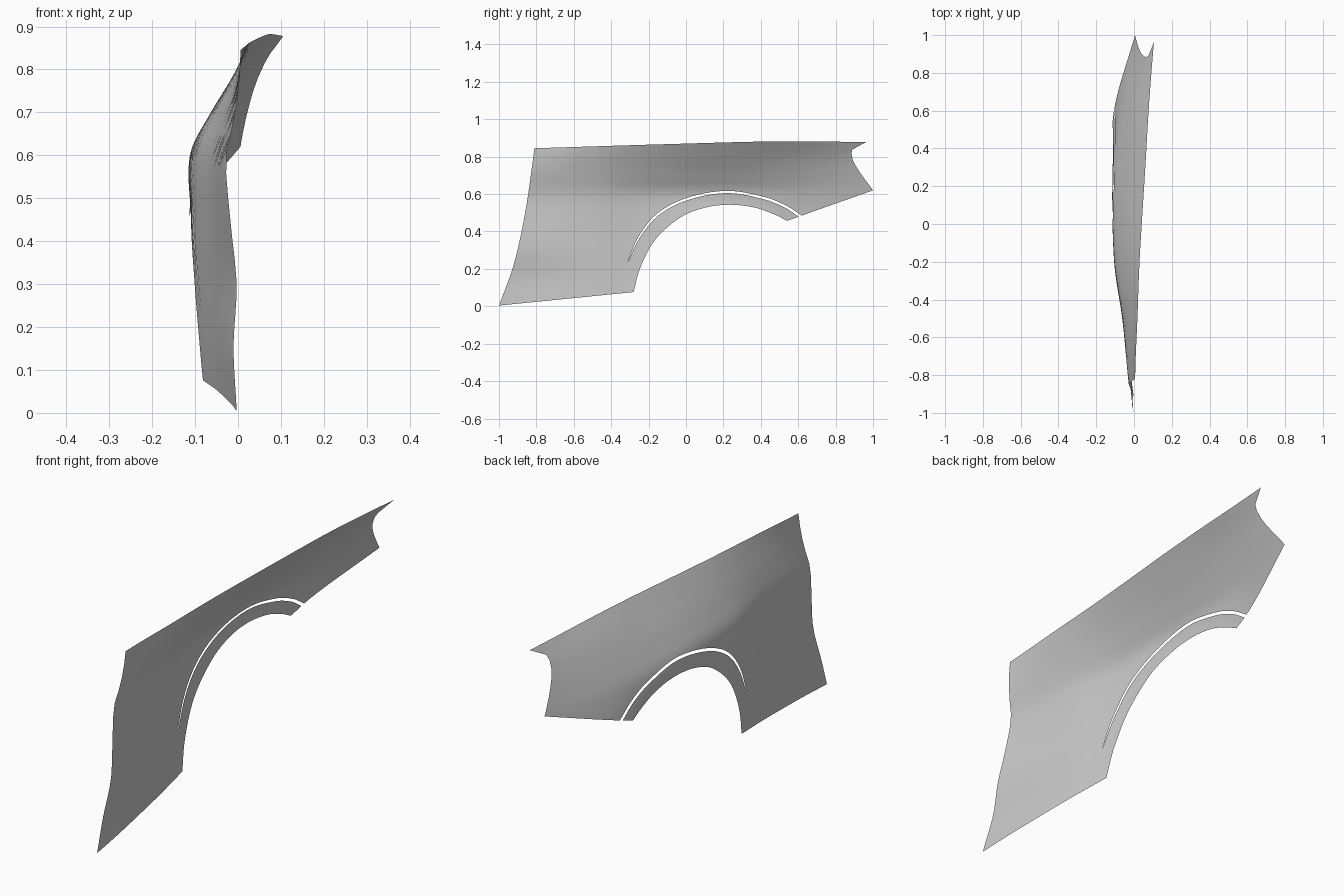
import bpy, bmesh

if "Cube" in bpy.data.objects:
    bpy.data.objects.remove(bpy.data.objects["Cube"])

def hermite(ts, vs, t):
    """Smooth interpolation through scalar keys at uneven knots."""
    n = len(ts)
    i = 0
    while i < n - 2 and t > ts[i + 1]:
        i += 1

    def slope(k):
        a, b = max(k - 1, 0), min(k + 1, n - 1)
        return (vs[b] - vs[a]) / (ts[b] - ts[a])
    h = ts[i + 1] - ts[i]
    s = (t - ts[i]) / h
    return ((2*s**3 - 3*s**2 + 1) * vs[i] + (s**3 - 2*s**2 + s) * h * slope(i)
            + (3*s**2 - 2*s**3) * vs[i + 1] + (s**3 - s**2) * h * slope(i + 1))

def path(pts, counts):
    """Curve through (y, z) keys with a sample count per interval."""
    ts = [0.0]
    for (a, b), (c, d) in zip(pts, pts[1:]):
        ts.append(ts[-1] + ((c - a)**2 + (d - b)**2) ** 0.5)
    out = [pts[0]]
    for i, n in enumerate(counts):
        for k in range(1, n + 1):
            t = ts[i] + (ts[i + 1] - ts[i]) * k / n
            out.append(tuple(hermite(ts, [p[c] for p in pts], t) for c in (0, 1)))
    return out

# Crown of the panel: x at height levels Z, for each station along y
Z = [0, .15, .3, .45, .6, .7, .8, .9]
SECTIONS = {
    -1.0: [-.003, -.005, .010, .000, -.010, .010, .010, .005],
    -0.8: [-.017, -.025, -.017, -.027, -.032, -.008, .005, .006],
    -0.5: [-.048, -.055, -.058, -.062, -.058, -.030, .003, .030],
    -0.2: [-.083, -.094, -.101, -.105, -.098, -.055, -.004, .048],
    0.2: [-.090, -.095, -.100, -.108, -.111, -.062, .003, .070],
    0.6: [-.120, -.118, -.115, -.110, -.078, -.035, .020, .090],
    1.0: [-.090, -.080, -.060, -.035, .000, .032, .070, .120],
}
Y = list(SECTIONS)

def surface(y, z):
    return (hermite(Y, [hermite(Z, SECTIONS[s], z) for s in Y], y), y, z)

def loft(bm, inner, outer, rows):
    grid = []
    for (a, b), (c, d) in zip(inner, outer):
        grid.append([bm.verts.new(surface(a + (c - a) * r / rows, b + (d - b) * r / rows))
                     for r in range(rows + 1)])
    for p, q in zip(grid, grid[1:]):
        for r in range(rows):
            bm.faces.new((p[r], p[r + 1], q[r + 1], q[r]))

# Outline of the panel: front edge, top edge, notched rear edge
front = path([(-1, .004), (-.922, .22), (-.86, .5), (-.81, .845)], [6, 6, 6])
top = path([(-.81, .845), (-.1, .867), (.5, .882), (.963, .878)], [10, 8, 6])
rear = path([(.963, .878), (.905, .862), (.884, .815), (.908, .75), (1, .62)], [2, 2, 2, 4])
outline = front + top[1:] + rear[1:]

# Wheel arch: joined seam, both sides of the narrow gap, and the opening
steps = [5, 7, 8, 8, 8, 5, 5]
seam = path([(-.28, .076), (-.313, .23)], [6])
gap_upper = path([(-.313, .23), (-.255, .37), (-.15, .499), (.015, .583), (.225, .617),
                  (.425, .583), (.54, .536), (.618, .485)], steps)
gap_lower = path([(-.313, .23), (-.247, .367), (-.142, .49), (.019, .571), (.225, .605),
                  (.42, .571), (.53, .527), (.603, .479)], steps)
opening = path([(-.28, .076), (-.245, .205), (-.165, .355), (-.03, .475), (.1, .527),
                (.235, .543), (.37, .527), (.475, .49), (.54, .457)],
               [7, 7, 7, 7, 6, 6, 6, 6])

# Body panel and arch lip form one sheet, split by the gap
bm = bmesh.new()
loft(bm, seam + gap_upper[1:], outline, 24)
loft(bm, opening, seam + gap_lower[1:], 4)
bmesh.ops.remove_doubles(bm, verts=bm.verts, dist=1e-4)
bm.normal_update()
bmesh.ops.reverse_faces(bm, faces=[f for f in bm.faces if f.normal.x > 0])
for f in bm.faces:
    f.smooth = True

mesh = bpy.data.meshes.new("fender_panel")
bm.to_mesh(mesh)
bm.free()
paint = bpy.data.materials.new("light_grey")
paint.diffuse_color = (.6, .6, .6, 1)
paint.use_nodes = True
paint.node_tree.nodes["Principled BSDF"].inputs["Base Color"].default_value = paint.diffuse_color
mesh.materials.append(paint)
bpy.context.collection.objects.link(bpy.data.objects.new("fender_panel", mesh))
